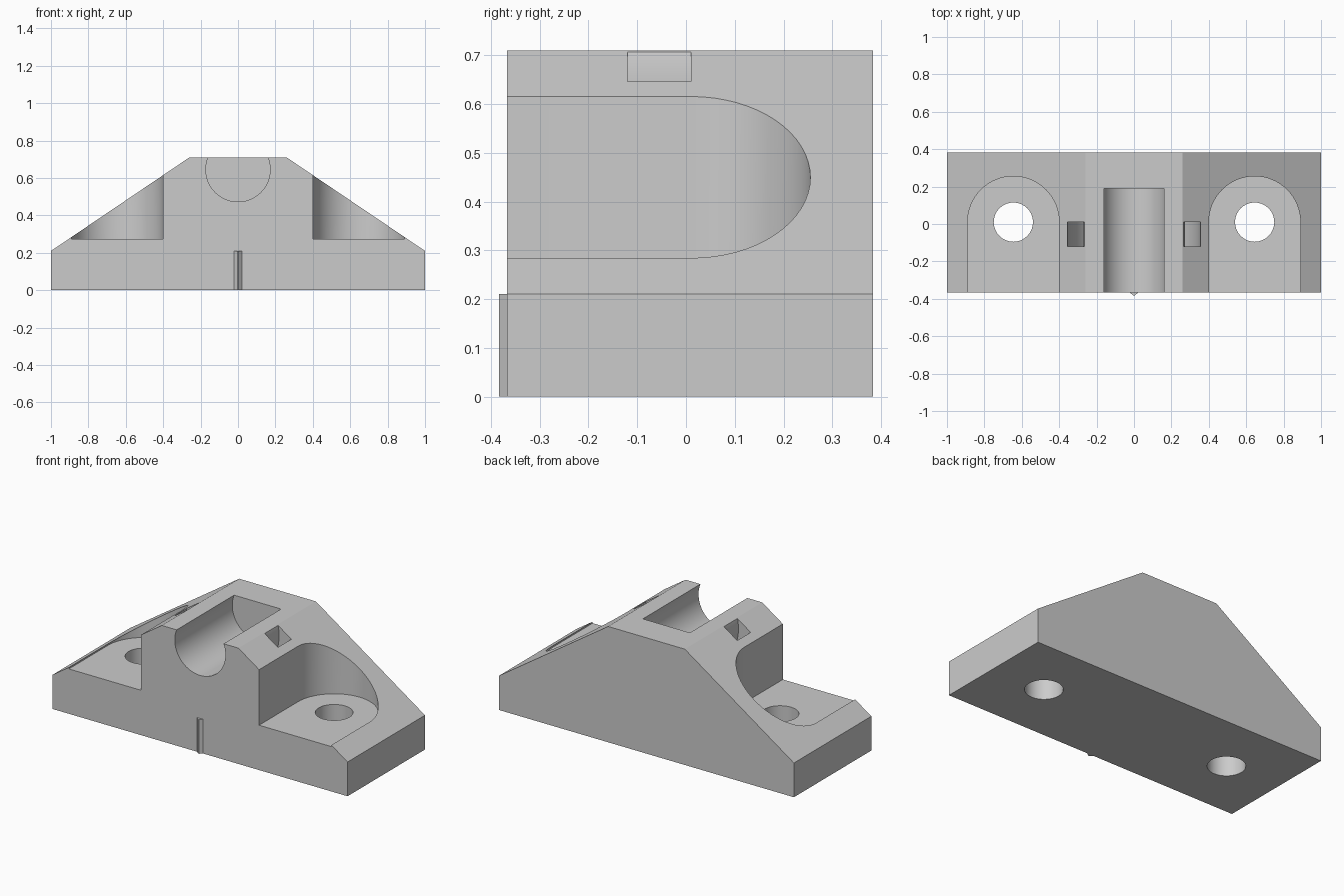
import bpy, bmesh
from math import sin, cos, radians
from mathutils import Vector

cube = bpy.data.objects.get("Cube")
if cube:
    bpy.data.objects.remove(cube, do_unlink=True)

grey = bpy.data.materials.new("light_grey")
grey.use_nodes = True
colour = (0.6, 0.6, 0.6, 1)
grey.diffuse_color = colour
grey.node_tree.nodes["Principled BSDF"].inputs["Base Color"].default_value = colour


def arc(cx, cy, r, start, end, steps):
    angles = [radians(start + (end - start) * i / steps) for i in range(steps + 1)]
    return [(cx + r * cos(a), cy + r * sin(a)) for a in angles]


def prism(name, profile, low, high, along="Y"):
    """Extrude a closed 2D profile along the Y or Z axis."""
    bm = bmesh.new()
    place = (lambda p: (p[0], low, p[1])) if along == "Y" else (lambda p: (p[0], p[1], low))
    face = bm.faces.new([bm.verts.new(place(p)) for p in profile])
    new = bmesh.ops.extrude_face_region(bm, geom=[face])["geom"]
    depth = high - low
    step = Vector((0, depth, 0)) if along == "Y" else Vector((0, 0, depth))
    bmesh.ops.translate(bm, vec=step, verts=[g for g in new if isinstance(g, bmesh.types.BMVert)])
    bmesh.ops.recalc_face_normals(bm, faces=bm.faces)
    mesh = bpy.data.meshes.new(name)
    bm.to_mesh(mesh)
    bm.free()
    mesh.materials.append(grey)
    obj = bpy.data.objects.new(name, mesh)
    bpy.context.collection.objects.link(obj)
    return obj


def cut(target, cutter):
    cutter.hide_render = True
    mod = target.modifiers.new("cut", "BOOLEAN")
    mod.operation, mod.solver, mod.object = "DIFFERENCE", "EXACT", cutter
    bpy.context.view_layer.objects.active = target
    bpy.ops.object.modifier_apply(modifier=mod.name)
    bpy.data.objects.remove(cutter, do_unlink=True)


FRONT, BACK = -0.367, 0.383
SADDLE_Z = 0.645

# Sloped clamp block
body = prism("clamp_body", [(-1, 0), (1, 0), (1, 0.21), (0.26, 0.71), (-0.26, 0.71), (-1, 0.21)],
             FRONT, BACK)

# Round saddle, open at the front and top
cut(body, prism("saddle_cutter", arc(0, SADDLE_Z, 0.172, 0, 354.375, 63), -0.6, 0.19))

# Strap channel curving beneath the saddle
channel = arc(0, SADDLE_Z, 0.355, -200, 20, 48) + arc(0, SADDLE_Z, 0.272, 20, -200, 48)
cut(body, prism("strap_cutter", channel, -0.12, 0.01))

# Screw pockets and holes on both sides
for side in (-1, 1):
    x = side * 0.645
    pocket = arc(x, 0.01, 0.245, 0, 180, 32) + [(x - 0.245, -0.6), (x + 0.245, -0.6)]
    cut(body, prism("pocket_cutter", pocket, 0.275, 1, "Z"))
    cut(body, prism("hole_cutter", arc(x, 0.01, 0.105, 0, 348.75, 31), -0.2, 1, "Z"))

# Centre mark on the front face
prism("centre_mark", [(-0.021, FRONT), (-0.004, -0.383), (0.004, -0.383), (0.021, FRONT)],
      0, 0.21, "Z")

bpy.ops.object.select_all(action="DESELECT")
body.select_set(True)
bpy.context.view_layer.objects.active = body
bpy.ops.object.shade_smooth_by_angle(angle=radians(30))
